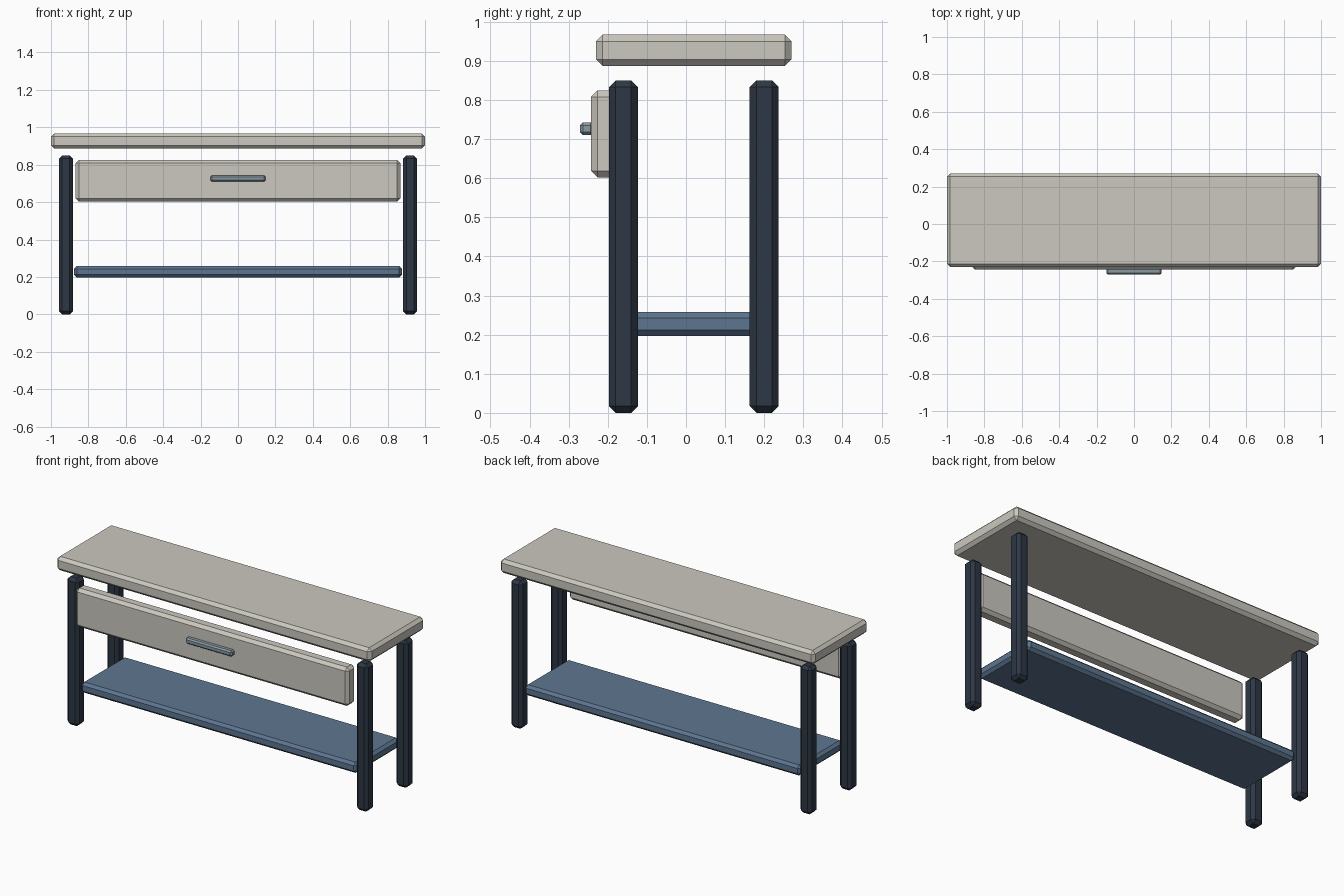
import bpy

if "Cube" in bpy.data.objects:
    bpy.data.objects.remove(bpy.data.objects["Cube"])


def material(name, rgb):
    m = bpy.data.materials.new(name)
    m.diffuse_color = (*rgb, 1)
    m.use_nodes = True
    m.node_tree.nodes["Principled BSDF"].inputs["Base Color"].default_value = m.diffuse_color
    return m


def box(name, lo, hi, bevel, mat):
    """Chamfered box spanning two opposite corners."""
    bpy.ops.mesh.primitive_cube_add(size=1, location=[(a + b) / 2 for a, b in zip(lo, hi)])
    ob = bpy.context.object
    ob.name = name
    ob.scale = [b - a for a, b in zip(lo, hi)]
    bpy.ops.object.transform_apply(location=False, rotation=False, scale=True)
    mod = ob.modifiers.new("Chamfer", "BEVEL")
    mod.width = bevel
    mod.segments = 1
    ob.data.materials.append(mat)
    return ob


cream = material("cream", (0.60, 0.58, 0.52))
navy = material("navy", (0.026, 0.038, 0.058))
blue = material("blue", (0.11, 0.18, 0.28))
steel = material("steel", (0.25, 0.32, 0.37))

# Table top and lower shelf
box("table_top", (-1, -0.23, 0.887), (1, 0.27, 0.967), 0.017, cream)
box("lower_shelf", (-0.877, -0.18, 0.197), (0.877, 0.22, 0.258), 0.015, blue)

# Four legs
for side, x in (("left", -0.92), ("right", 0.92)):
    for end, y in (("front", -0.16), ("back", 0.20)):
        box(f"{end}_{side}_leg", (x - 0.037, y - 0.037, 0), (x + 0.037, y + 0.037, 0.85), 0.017, navy)

# Drawer front and its handle
box("drawer_front", (-0.868, -0.243, 0.602), (0.868, -0.168, 0.825), 0.017, cream)
box("drawer_handle", (-0.148, -0.271, 0.71), (0.148, -0.236, 0.743), 0.008, steel)
